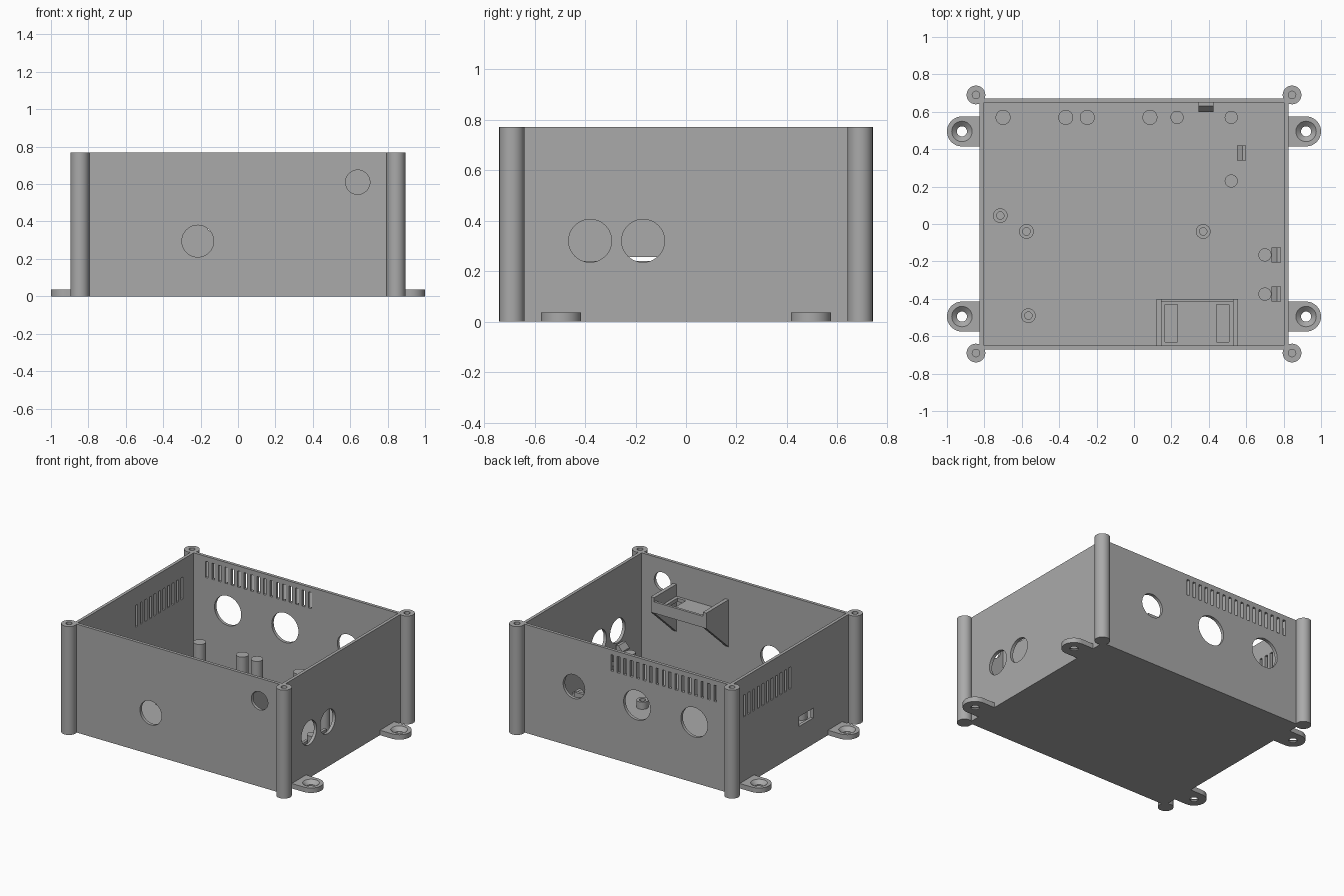
import bpy
import bmesh
from math import pi
from mathutils import Matrix, Vector

if "Cube" in bpy.data.objects:
    bpy.data.objects.remove(bpy.data.objects["Cube"], do_unlink=True)

grey = bpy.data.materials.new("plain grey plastic")
grey.use_nodes = True
GREY = (0.4, 0.4, 0.4, 1)
grey.diffuse_color = GREY
grey.node_tree.nodes["Principled BSDF"].inputs["Base Color"].default_value = GREY

H, FLOOR = 0.77, 0.025
OX, OY, IX, IY = 0.825, 0.672, 0.803, 0.65
TURN = {"x": Matrix.Rotation(pi / 2, 4, "Y"), "y": Matrix.Rotation(pi / 2, 4, "X"), "z": Matrix.Identity(4)}


def box(bm, x0, x1, y0, y1, z0, z1):
    size = Vector((x1 - x0, y1 - y0, z1 - z0))
    mid = Vector((x0 + x1, y0 + y1, z0 + z1)) / 2
    bmesh.ops.create_cube(bm, size=1, matrix=Matrix.Translation(mid) @ Matrix.Diagonal(size).to_4x4())


def cyl(bm, centre, r, length, axis="z", r2=None, seg=48):
    bmesh.ops.create_cone(bm, cap_ends=True, segments=seg, radius1=r, radius2=r if r2 is None else r2,
                          depth=length, matrix=Matrix.Translation(centre) @ TURN[axis])


def prism(bm, outline, x0, x1):
    """Extrude a (y, z) outline from x0 to x1."""
    face = bm.faces.new([bm.verts.new((x0, y, z)) for y, z in outline])
    new = bmesh.ops.extrude_face_region(bm, geom=[face])["geom"]
    bmesh.ops.translate(bm, vec=(x1 - x0, 0, 0), verts=[v for v in new if isinstance(v, bmesh.types.BMVert)])


def make(name, bm):
    bmesh.ops.recalc_face_normals(bm, faces=bm.faces)
    mesh = bpy.data.meshes.new(name)
    bm.to_mesh(mesh)
    bm.free()
    obj = bpy.data.objects.new(name, mesh)
    bpy.context.collection.objects.link(obj)
    mesh.materials.append(grey)
    return obj


def combine(obj, bm, operation="DIFFERENCE"):
    tool = make("cutter", bm)
    tool.hide_render = True
    mod = obj.modifiers.new("cut", "BOOLEAN")
    mod.operation, mod.solver, mod.object = operation, "EXACT", tool
    bpy.context.view_layer.update()
    result = bpy.data.meshes.new_from_object(obj.evaluated_get(bpy.context.evaluated_depsgraph_get()))
    obj.modifiers.clear()
    obj.data = result
    bpy.data.objects.remove(tool, do_unlink=True)


def smooth(obj):
    bpy.ops.object.select_all(action="DESELECT")
    obj.select_set(True)
    bpy.context.view_layer.objects.active = obj
    bpy.ops.object.shade_smooth_by_angle(angle=pi / 6)


# Open box
bm = bmesh.new()
box(bm, -OX, OX, -OY, OY, 0, H)
case = make("case", bm)
bm = bmesh.new()
box(bm, -IX, IX, -IY, IY, FLOOR, H + 0.1)
combine(case, bm)

# Round openings in the front, back and side walls, and the port slot
bm = bmesh.new()
for x, z, r in ((-0.215, 0.295, 0.085), (0.64, 0.61, 0.065)):
    cyl(bm, (x, -0.66, z), r, 0.1, "y")
for x, r in ((0.41, 0.085), (-0.085, 0.105), (-0.535, 0.105)):
    cyl(bm, (x, 0.66, 0.43), r, 0.1, "y")
for y in (-0.38, -0.17):
    cyl(bm, (OX, y, 0.32), 0.085, 0.1, "x")
box(bm, -0.9, -0.75, -0.25, -0.09, 0.185, 0.255)
# Vent slots
for i in range(17):
    x = -0.7 + i * 0.0506
    box(bm, x - 0.011, x + 0.011, 0.6, 0.72, 0.62, 0.735)
for i in range(11):
    y = 0.01 + i * 0.051
    box(bm, -0.9, -0.75, y - 0.011, y + 0.011, 0.49, 0.645)
combine(case, bm)
smooth(case)

# Corner screw posts
for sx, side in ((-1, "right"), (1, "left")):
    for sy, end in ((-1, "front"), (1, "back")):
        x, y = sx * 0.845, sy * 0.69
        bm = bmesh.new()
        cyl(bm, (x, y, H / 2), 0.05, H)
        post = make(f"{end}_{side}_corner_post", bm)
        bm = bmesh.new()
        cyl(bm, (x, y, H), 0.02, 0.4, seg=24)
        combine(post, bm)
        smooth(post)

        # Mounting ear with a countersunk hole
        x, y = sx * 0.92, sy * 0.495
        bm = bmesh.new()
        cyl(bm, (x, y, 0.0175), 0.08, 0.035)
        ear = make(f"{end}_{side}_mounting_ear", bm)
        bm = bmesh.new()
        inner = sx * 0.815
        box(bm, min(x, inner), max(x, inner), y - 0.08, y + 0.08, 0, 0.035)
        combine(ear, bm, "UNION")
        bm = bmesh.new()
        cyl(bm, (x, y, 0), 0.027, 0.2)
        combine(ear, bm)
        bm = bmesh.new()
        cyl(bm, (x, y, 0.025), 0.027, 0.03, r2=0.06)
        combine(ear, bm)
        smooth(ear)

# Solid board supports
supports = [(x, 0.57, 0.04) for x in (-0.7, -0.365, -0.25, 0.085)]
supports += [(0.23, 0.57, 0.035), (0.52, 0.57, 0.035), (0.52, 0.23, 0.035),
             (0.7, -0.165, 0.035), (0.7, -0.375, 0.035)]
bm = bmesh.new()
for x, y, r in supports:
    cyl(bm, (x, y, 0.108), r, 0.175, seg=32)
smooth(make("board_supports", bm))

# Short hollow standoffs
spots = ((-0.715, 0.045), (-0.575, -0.04), (0.37, -0.04), (-0.565, -0.49))
bm = bmesh.new()
for x, y in spots:
    cyl(bm, (x, y, 0.048), 0.039, 0.055, seg=32)
standoffs = make("hollow_standoffs", bm)
bm = bmesh.new()
for x, y in spots:
    cyl(bm, (x, y, 0.08), 0.02, 0.1, seg=24)
combine(standoffs, bm)
smooth(standoffs)


# Snap clips: a thin upright with a wedge hook at its top
def clip(name, x, y, top, turn):
    bm = bmesh.new()
    prism(bm, ((0.025, 0.02), (0.025, top), (0.005, top), (-0.025, top - 0.035),
               (-0.025, top - 0.045), (0, top - 0.045), (0, 0.02)), -0.04, 0.04)
    bm.transform(Matrix.Translation((x, y, 0)) @ Matrix.Rotation(turn, 4, "Z"))
    make(name, bm)


clip("back_clip", 0.385, 0.625, 0.38, 0)
clip("middle_clip", 0.575, 0.38, 0.24, -pi / 2)
clip("side_clip_rear", 0.76, -0.165, 0.24, -pi / 2)
clip("side_clip_front", 0.76, -0.375, 0.24, -pi / 2)

# Wall tray: gusseted cheeks, slotted shelf and front lip
for name, x0, x1 in (("tray_right_cheek", 0.12, 0.147), ("tray_left_cheek", 0.53, 0.557)):
    bm = bmesh.new()
    prism(bm, ((-0.655, 0.62), (-0.4, 0.62), (-0.4, 0.51), (-0.655, 0.28)), x0, x1)
    make(name, bm)
bm = bmesh.new()
box(bm, 0.14, 0.54, -0.655, -0.405, 0.51, 0.535)
shelf = make("tray_shelf", bm)
bm = bmesh.new()
for x in (0.2, 0.475):
    box(bm, x - 0.033, x + 0.033, -0.63, -0.43, 0.45, 0.6)
combine(shelf, bm)
bm = bmesh.new()
box(bm, 0.14, 0.54, -0.418, -0.4, 0.51, 0.59)
make("tray_lip", bm)
